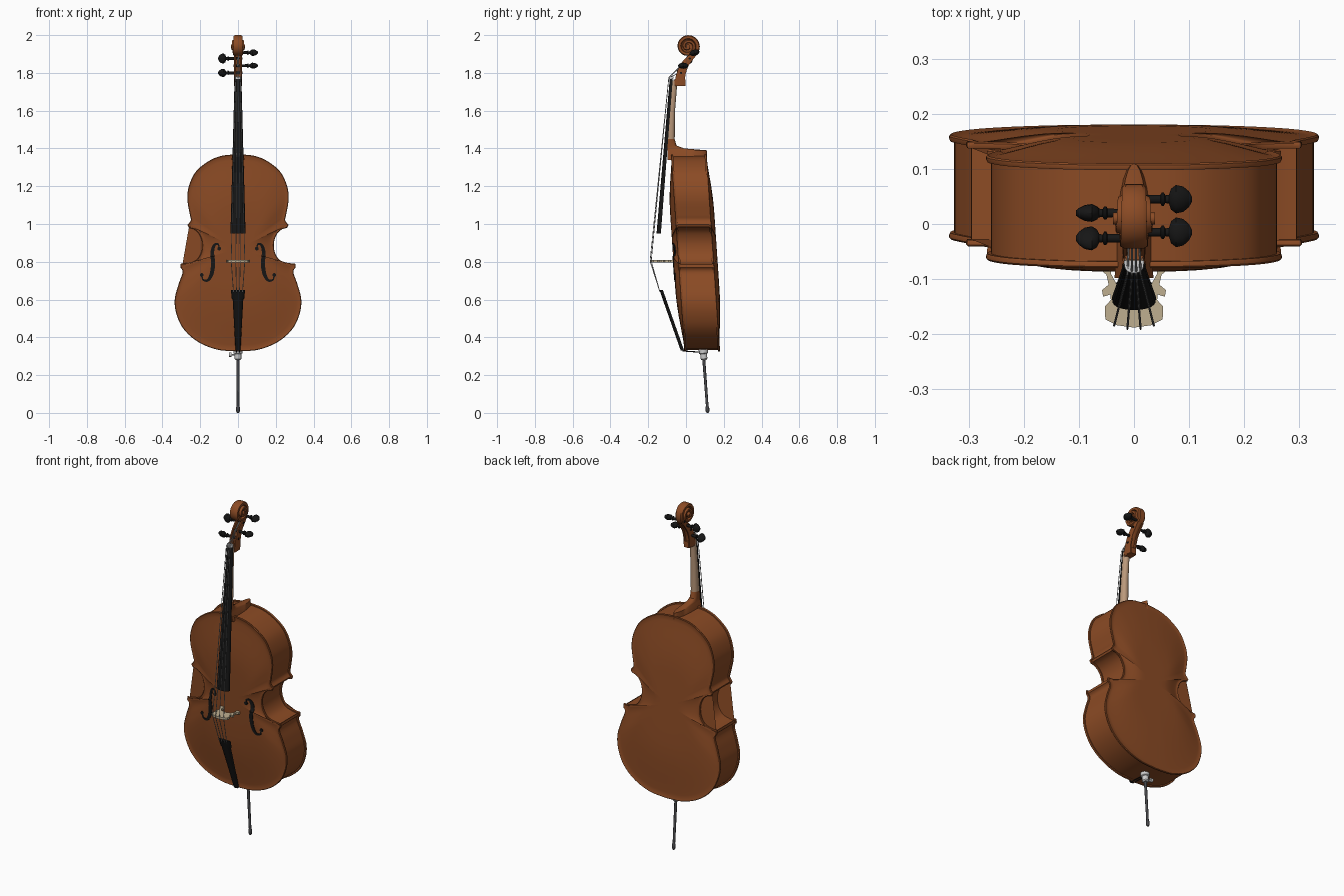
import bpy
from math import sin, cos, pi, radians, hypot
from mathutils import Vector
from mathutils.bvhtree import BVHTree

default = bpy.data.objects.get("Cube")
if default:
    bpy.data.objects.remove(default)
made = []


def material(name, *rgb):
    mat = bpy.data.materials.new(name)
    mat.use_nodes = True
    mat.diffuse_color = (*rgb, 1)
    mat.node_tree.nodes["Principled BSDF"].inputs["Base Color"].default_value = (*rgb, 1)
    return mat


varnish = material("brown varnish", .26, .07, .018)
neck_wood = material("bare neck wood", .5, .32, .2)
maple = material("pale maple", .52, .43, .28)
ebony = material("black ebony", .008, .008, .008)
steel = material("dark steel", .06, .06, .065)
silver = material("silver", .6, .6, .6)
string_metal = material("string metal", .38, .38, .38)


def loft(name, rings, mat):
    """Skin a list of equal-sized closed rings and cap both ends."""
    n = len(rings[0])
    faces = [tuple(reversed(range(n))), tuple(range(n * (len(rings) - 1), n * len(rings)))]
    for r in range(len(rings) - 1):
        for i in range(n):
            j = (i + 1) % n
            faces.append((r * n + i, r * n + j, r * n + n + j, r * n + n + i))
    mesh = bpy.data.meshes.new(name)
    mesh.from_pydata([p for ring in rings for p in ring], [], faces)
    mesh.materials.append(mat)
    obj = bpy.data.objects.new(name, mesh)
    bpy.context.collection.objects.link(obj)
    made.append(obj)
    return obj


def spin(name, start, end, profile, mat, sides=16, flat=1, turn=0):
    """Turned part: profile holds (fraction along axis, radius)."""
    a, axis = Vector(start), Vector(end) - Vector(start)
    q = axis.to_track_quat('Z', 'Y')
    rings = []
    for t, r in profile:
        ring = []
        for i in range(sides):
            u, v = r * cos(2 * pi * i / sides), r * sin(2 * pi * i / sides) * (flat if r > .012 else 1)
            ring.append(a + axis * t + q @ Vector((u * cos(turn) - v * sin(turn), u * sin(turn) + v * cos(turn), 0)))
        rings.append(ring)
    return loft(name, rings, mat)


def rod(name, start, end, radius, mat, sides=8):
    return spin(name, start, end, [(0, radius), (1, radius)], mat, sides)


def smooth(points, steps):
    """Catmull-Rom curve through the points."""
    p = [Vector(v) for v in points]
    p = [2 * p[0] - p[1]] + p + [2 * p[-1] - p[-2]]
    out = []
    for a, b, c, d in zip(p, p[1:], p[2:], p[3:]):
        for k in range(steps):
            t = k / steps
            out.append((2 * b + (c - a) * t + (2 * a - 5 * b + 4 * c - d) * t**2 + (3 * b - a - 3 * c + d) * t**3) / 2)
    return out + [p[-2]]


def arch_ring(z, half, flat_y, curve_y, n=14):
    """Level section with one flat and one rounded face."""
    return [(half * cos(pi * i / n), flat_y + (curve_y - flat_y) * max(0, sin(pi * i / n)) ** .6, z)
            for i in range(n + 1)]


# Body outline: upper bout, waist and lower bout, with sharp corners
upper = [(0, 1.37), (.09, 1.36), (.16, 1.33), (.225, 1.275), (.26, 1.2), (.268, 1.13), (.255, 1.05), (.25, 1.02), (.267, .995)]
waist = [(.26, .98), (.23, .97), (.205, .945), (.19, .9), (.195, .85), (.22, .81), (.26, .795), (.303, .79)]
lower = [(.305, .77), (.293, .745), (.315, .68), (.335, .6), (.325, .52), (.285, .44), (.21, .375), (.11, .335), (0, .325)]
half = smooth(upper, 6) + smooth(waist, 6) + smooth(lower, 6)
outline = half + [Vector((-p.x, p.y)) for p in reversed(half[1:-1])]


def lean(z):
    return .05 + .068 * (.85 - z)


def body_ring(inset, depth, scale=1):
    ring = []
    for i, p in enumerate(outline):
        d = (outline[(i + 1) % len(outline)] - outline[i - 1]).normalized()
        x, z = p.x + d.y * inset, p.y - d.x * inset
        x, z = x * scale, .87 + (z - .87) * scale
        ring.append((x, lean(z) + depth, z))
    return ring


def plate(name, side, arch):
    rings = [body_ring(i, side * w) for i, w in
             [(.01, .083), (.002, .083), (0, .087), (0, .092), (.003, .095), (.012, .092)]]
    for s in (.96, .92, .86, .78, .68, .56, .44, .3, .15, .03):
        rise = sin(pi / 2 * min(1, (1 - s) / .6)) ** 1.3
        rings.append(body_ring(.012, side * (.092 + arch * rise), s))
    return loft(name, rings, varnish)


loft("ribs", [body_ring(.009, -.085), body_ring(.009, .085)], varnish)
belly = plate("belly", -1, .028)
plate("back", 1, .022)
tree = BVHTree.FromPolygons([v.co for v in belly.data.vertices], [tuple(p.vertices) for p in belly.data.polygons])


def belly_y(x, z):
    return tree.ray_cast(Vector((x, -1, z)), Vector((0, 1, 0)))[0].y


# Sound holes laid on the belly
hole = smooth([(.1, .87), (.105, .893), (.125, .888), (.136, .85), (.132, .79), (.14, .735), (.16, .702), (.185, .705), (.192, .73)], 5)
for side, label in ((1, "left"), (-1, "right")):
    rings = []
    for i, p in enumerate(hole):
        d = (hole[min(i + 1, len(hole) - 1)] - hole[max(i - 1, 0)]).normalized()
        w = .003 + .008 * sin(pi * i / (len(hole) - 1)) ** 2
        ring = []
        for k, off in ((-1, -.003), (1, -.003), (1, .003), (-1, .003)):
            x, z = side * (p.x + d.y * w * k), p.y - d.x * w * k
            ring.append((x, belly_y(x, z) + off, z))
        rings.append(ring)
    loft(label + "_sound_hole", rings, ebony)
    for p, end in ((hole[0], "upper"), (hole[-1], "lower")):
        y = belly_y(side * p.x, p.y)
        rod(f"{label}_{end}_hole_eye", (side * p.x, y - .004, p.y), (side * p.x, y + .004, p.y), .01, ebony, 14)

# Neck, heel, fingerboard, nut and tailpiece
loft("neck", [arch_ring(1.42, .022, -.098, -.06), arch_ring(1.6, .02, -.085, -.058), arch_ring(1.76, .017, -.074, -.045)], neck_wood)
loft("heel", [arch_ring(z, w, -.098, y) for z, w, y in
              [(1.34, .035, .11), (1.39, .025, .11), (1.4, .022, -.01), (1.415, .022, -.05), (1.45, .023, -.06)]], varnish)
loft("fingerboard", [arch_ring(.95, .04, -.133, -.156), arch_ring(1.77, .018, -.07, -.086)], ebony)
loft("nut", [arch_ring(1.768, .018, -.068, -.09), arch_ring(1.782, .018, -.066, -.089)], silver)
loft("tailpiece", [arch_ring(z, w, y, y - .018) for z, w, y in
                   [(.65, .037, -.122), (.607, .034, -.107), (.6, .028, -.105), (.33, .013, -.01)]], ebony)

# Bridge: half profile mirrored and given thickness
bridge = [(0, -.188), (.03, -.184), (.052, -.173), (.053, -.15), (.042, -.138), (.043, -.128), (.056, -.132), (.058, -.12),
          (.046, -.11), (.05, -.092), (.062, -.082), (.062, -.068), (.04, -.068), (.042, -.09), (.03, -.112), (0, -.12)]
bridge += [(-x, y) for x, y in reversed(bridge[1:-1])]
loft("bridge", [[(x, y, z) for x, y in bridge] for z in (.797, .81)], maple)


def sweep(name, stations, mat, x=0, shift=0):
    """Chamfered bar along a side-on path of (y, z, thickness, half width)."""
    corners = [(1, .6), (.7, 1), (-.7, 1), (-1, .6), (-1, -.6), (-.7, -1), (.7, -1), (1, -.6)]
    rings = []
    for i, (y, z, t, w) in enumerate(stations):
        a, b = stations[max(i - 1, 0)], stations[min(i + 1, len(stations) - 1)]
        length = hypot(b[0] - a[0], b[1] - a[1])
        ny, nz = (b[1] - a[1]) / length, (a[0] - b[0]) / length
        rings.append([(x + w * u, y + ny * (shift + v * t / 2), z + nz * (shift + v * t / 2)) for u, v in corners])
    return loft(name, rings, mat)


# Pegbox: two cheeks, a back wall and a foot
box_path = smooth([(-.035, 1.735), (-.027, 1.79), (-.008, 1.84), (.02, 1.876), (.047, 1.905)], 4)
steps = len(box_path) - 1
thick = [.055 - .028 * i / steps for i in range(steps + 1)]
for side, label in ((1, "left"), (-1, "right")):
    sweep(label + "_pegbox_cheek", [(p.x, p.y, t, .005) for p, t in zip(box_path, thick)], varnish, side * .016)
sweep("pegbox_back", [(p.x + .2 * t, p.y, .014, .014) for p, t in zip(box_path, thick)], varnish)
sweep("pegbox_foot", [(-.033, 1.73, .06, .02), (-.034, 1.765, .062, .02)], varnish)

# Scroll: a band that winds inward and widens
scroll = []
for i in range(65):
    u = i / 64
    angle, r = radians(-45 + 720 * u), .052 * (1 - .85 * u ** 1.5)
    scroll.append((.01 + r * cos(angle), 1.94 + r * sin(angle), .024 - .01 * u, .02 + .016 * u))
sweep("scroll", scroll, varnish)
for name, r, w in (("scroll_core", .042, .016), ("scroll_eye", .011, .038)):
    rod(name, (-w, .01, 1.94), (w, .01, 1.94), r, varnish, 24)

# Tuning pegs
peg_profile = [(0, .006), (.56, .008), (.58, .012), (.61, .012), (.63, .007), (.68, .008),
               (.71, .02), (.78, .027), (.88, .024), (.96, .015), (1, .005)]
pegs = [(-1, -.026, 1.80, .8), (1, -.015, 1.838, 0), (-1, .02, 1.876, pi / 2), (1, .045, 1.907, .3)]
for n, (side, y, z, turn) in enumerate(pegs):
    spin(f"peg_{n + 1}", (-side * .025, y, z), (side * .105, y, z), peg_profile, ebony, 16, .6, turn)

# Strings from peg over nut and bridge to tailpiece
for n, k in enumerate((-1.5, -.5, .5, 1.5)):
    peg = pegs[(0, 2, 3, 1)[n]]
    stops = [(k * .006, peg[1] - .006, peg[2]), (k * .008, -.091, 1.776),
             (k * .024, -.191 + .003 * k * k, .803), (k * .016, -.138, .64)]
    for m, part in enumerate(("head", "speaking", "tail")):
        rod(f"string_{n + 1}_{part}", stops[m], stops[m + 1], .002, string_metal, 6)

# Tail cord, endpin collar, screw and spike
for side, label in ((1, "left"), (-1, "right")):
    rod(label + "_tail_cord", (side * .008, -.018, .328), (side * .008, .095, .32), .003, ebony)
spin("endpin_collar", (0, .09, .345), (0, .096, .28), [(0, .024), (.45, .024), (.5, .018), (.9, .018), (1, .013)], silver)
spin("endpin_screw", (0, .093, .308), (-.048, .093, .308), [(0, .004), (.7, .004), (.72, .011), (1, .011)], silver, 12)
spin("endpin_spike", (0, .093, .3), (0, .115, 0), [(0, .008), (.88, .007), (.9, .01), (.97, .01), (1, .005)], steel, 12)

# Smooth shading with sharp edges kept
bpy.ops.object.select_all(action='DESELECT')
for obj in made:
    obj.select_set(True)
bpy.context.view_layer.objects.active = belly
bpy.ops.object.shade_smooth_by_angle(angle=radians(35))
